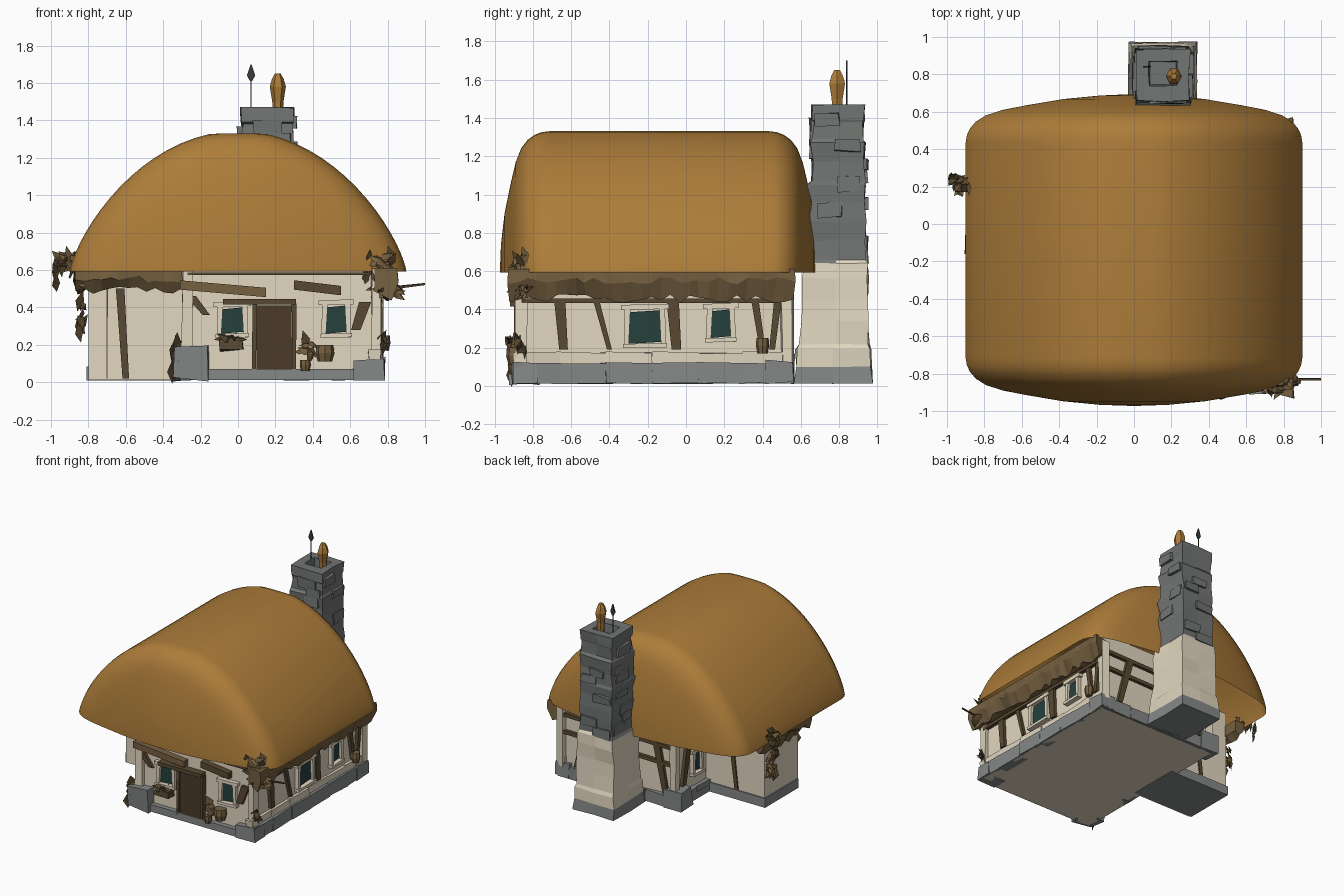
import bpy, bmesh, math, random
from mathutils import Vector

if "Cube" in bpy.data.objects:
    bpy.data.objects.remove(bpy.data.objects["Cube"])

random.seed(7)

def mat(name, r, g, b):
    m = bpy.data.materials.new(name)
    m.diffuse_color = (r, g, b, 1)
    m.use_nodes = True
    m.node_tree.nodes["Principled BSDF"].inputs["Base Color"].default_value = m.diffuse_color
    return m

ROOF = mat("roof ochre", .42, .205, .042)
THATCH = mat("thatch brown", .18, .118, .052)
STONE = mat("chimney grey", .165, .178, .17)
BASE = mat("plinth grey", .235, .25, .245)
CREAM = mat("plaster cream", .76, .68, .53)
TIMBER = mat("timber brown", .10, .066, .032)
DOOR = mat("door brown", .07, .043, .024)
GLASS = mat("window teal", .018, .052, .048)
IRON = mat("iron", .04, .043, .043)

def rnd(a):
    return random.uniform(-a, a)

def mk(name, verts, faces, mats, rule=None, smooth=False):
    """Mesh object with outward normals and an optional material rule."""
    bm = bmesh.new()
    vs = [bm.verts.new(v) for v in verts]
    for f in faces:
        bm.faces.new([vs[i] for i in f])
    bmesh.ops.recalc_face_normals(bm, faces=bm.faces[:])
    for f in bm.faces:
        f.smooth = smooth
        if rule:
            f.material_index = rule(f.calc_center_median(), f.normal)
    me = bpy.data.meshes.new(name)
    bm.to_mesh(me)
    bm.free()
    for m in (mats if isinstance(mats, list) else [mats]):
        me.materials.append(m)
    if smooth:
        me.set_sharp_from_angle(angle=math.radians(50))
    ob = bpy.data.objects.new(name, me)
    bpy.context.collection.objects.link(ob)

def loft(name, rings, mats, rule=None):
    """Closed rings joined by quads, capped at both ends."""
    n = len(rings[0])
    faces = [(k*n+i, k*n+(i+1) % n, (k+1)*n+(i+1) % n, (k+1)*n+i)
             for k in range(len(rings)-1) for i in range(n)]
    faces += [tuple(range(n)), tuple(range((len(rings)-1)*n, len(rings)*n))]
    mk(name, [p for r in rings for p in r], faces, mats, rule)

def box(name, x0, x1, y0, y1, z0, z1, m, j=0, rule=None):
    ring = lambda z: [(x+rnd(j), y+rnd(j), z+rnd(j)) for x, y in
                      ((x0, y0), (x1, y0), (x1, y1), (x0, y1))]
    loft(name, [ring(z0), ring(z1)], m, rule)

def beam(name, p, q, w, m, taper=1):
    p, q = Vector(p), Vector(q)
    d = (q-p).normalized()
    a = d.cross(Vector((.1, .9, .3))).normalized()
    b = d.cross(a)
    sq = ((1, 1), (-1, 1), (-1, -1), (1, -1))
    loft(name, [[c+(a*i+b*k)*r/2 for i, k in sq] for c, r in ((p, w), (q, w*taper))], m)

SIDES = {"front": lambda u, z, d: (u, -.86-d, z), "right": lambda u, z, d: (.74+d, u, z),
         "back": lambda u, z, d: (u, .53+d, z), "left": lambda u, z, d: (-.27-d, u, z),
         "wing": lambda u, z, d: (u, -.30-d, z), "wingback": lambda u, z, d: (u, .13+d, z)}

def panel(name, side, pts, d, m):
    """Outline in wall coordinates, raised by d from the wall."""
    P = SIDES[side]
    loft(name, [[P(u, z, -.01) for u, z in pts], [P(u, z, d) for u, z in pts]], m)

def post(name, side, u0, z0, u1, z1, w, d=.025, m=TIMBER):
    if abs(u1-u0) > abs(z1-z0):
        pts = [(u0, z0-w/2), (u1, z1-w/2), (u1, z1+w/2), (u0, z0+w/2)]
    else:
        pts = [(u0-w/2, z0), (u0+w/2, z0), (u1+w*.65, z1), (u1-w*.65, z1)]
    panel(name, side, pts, d, m)

def window(side, u0, u1, z0, z1):
    n = side + "_window"
    panel(n+"_glass", side, [(u0, z0), (u1, z0+.01), (u1-.005, z1), (u0+.005, z1-.01)], .009, GLASS)
    for a, b in ((u0-.012, u0-.005), (u1+.012, u1+.005)):
        post(n+"_jamb", side, a, z0-.02, b, z1+.02, .024, .03, CREAM)
    post(n+"_lintel", side, u0-.04, z1+.015, u1+.04, z1+.02, .026, .035, CREAM)
    post(n+"_sill", side, u0-.03, z0-.012, u1+.03, z0-.008, .022, .04, CREAM)

def clump(name, c, size, n, m=THATCH):
    """Ragged bunch of broad dry flakes."""
    verts, faces = [], []
    for _ in range(n):
        o = Vector(c)+Vector([rnd(s*.6) for s in size])
        k = len(verts)
        d = Vector([rnd(s) for s in size]).normalized()
        s = d.orthogonal().normalized()
        L = random.uniform(.035, .065)
        verts += [o-d*L, o+s*L*.6, o+d*L, o-s*L*.5, o+d.cross(s)*L*.35]
        faces += [(k+a, k+b, k+e) for a, b, e in ((0, 1, 4), (1, 2, 4), (2, 3, 4), (3, 0, 4))]
        faces += [(k, k+1, k+2, k+3)]
    mk(name, verts, faces, m)

def eave(name, inner, outer, n, z0):
    """Ragged thatch skirt below the roof, between two (x, y) lines."""
    rings = []
    for i in range(n+1):
        a = Vector(inner[0]).lerp(Vector(inner[1]), i/n)
        b = Vector(outer[0]).lerp(Vector(outer[1]), i/n)
        lo = a.lerp(b, .65+rnd(.15))
        rings.append([(a.x, a.y, .61), (b.x, b.y, .61), (b.x+rnd(.008), b.y+rnd(.008), .55+rnd(.02)),
                      (lo.x, lo.y, z0+rnd(.022)), (a.x, a.y, z0+.03)])
    loft(name, rings, THATCH)

# Roof: barrel vault with softly bulging ends, open underneath
ROWS = [(.2, .822), (.42, .803), (.65, .768), (.78, .745), (.88, .716),
        (.94, .682), (.975, .645), (.993, .61), (1, .57)]
arch = [math.pi*i/36 for i in range(37)]
prof = [(.9*math.cos(t), min(.738, .75*max(0, math.sin(t))**1.5)) for t in arch]
rows = [(s, -.145-v) for s, v in ROWS]+[(s, -.135+v) for s, v in reversed(ROWS)]
rv = [(x*s, y, .593+z*s) for s, y in rows for x, z in prof]
rf = [(k*37+i, k*37+i+1, k*37+i+38, k*37+i+37) for k in range(len(rows)-1) for i in range(36)]
N, last = len(rv), (len(rows)-1)*37
rv += [(0, -.973, .593), (0, .695, .593)]
rf += [(N, i+1, i) for i in range(36)] + [(N+1, last+i, last+i+1) for i in range(36)]
mk("roof", rv, rf, ROOF, smooth=True)

# Main walls, floor and stone plinth
box("main_walls", -.27, .74, -.86, .53, .06, .67, CREAM)
box("floor_slab", -.31, .77, -.90, .54, .012, .07, [BASE, CREAM], 0, lambda c, n: 1 if n.z < -.5 else 0)
for i in range(6):
    y = -.9+i*.24
    box("right_plinth_stone", .70, .78, y, y+.243, .015, .12, BASE, .006)
    box("right_plaster_ledge", .70, .762, y, y+.243, .11, .175, CREAM, .006)
    box("left_plinth_stone", -.31, -.24, y, y+.243, .015, .11, BASE, .006)
for i in range(4):
    box("back_plinth_stone", -.28+i*.26, -.02+i*.26, .5, .56, .015, .11, BASE, .006)
box("front_left_cornerstone", -.35, -.16, -.93, -.76, .015, .19, BASE, .012)
box("front_right_cornerstone", .62, .78, -.905, -.78, .015, .12, BASE, .008)
box("back_left_cornerstone", -.35, -.2, .42, .57, .015, .16, BASE, .01)
box("back_right_cornerstone", .66, .785, .42, .56, .015, .13, BASE, .008)
for x, y in ((-.27, -.86), (.74, -.86), (-.27, .53), (.74, .53)):
    box("corner_post", x-.03, x+.03, y-.03, y+.03, .1, .6, CREAM, .008)

# Front wall: door, windows and timbers
panel("front_door", "front", [(.10, .05), (.29, .05), (.285, .41), (.10, .41)], .03, DOOR)
post("door_jamb", "front", .085, .05, .09, .42, .02, .04)
post("door_jamb", "front", .30, .05, .30, .42, .02, .04)
post("door_lintel", "front", -.08, .43, .31, .43, .03, .06)
window("front", -.09, .03, .26, .40)
window("front", .47, .58, .26, .41)
post("front_brace", "front", -.17, .36, -.25, .46, .04)
post("front_brace", "front", .63, .28, .68, .43, .05)
post("front_beam", "front", -.31, .52, .15, .48, .05, .05, THATCH)
post("front_beam", "front", .30, .52, .55, .49, .05, .05)
post("front_top_beam", "front", -.27, .58, .74, .58, .015, .03)

# Right wall
window("right", -.30, -.13, .22, .395)
window("right", .13, .235, .25, .40)
for a, b, w in ((-.64, -.66, .045), (-.05, -.07, .05), (-.40, -.47, .025), (.40, .36, .03), (.45, .48, .03)):
    post("right_brace", "right", a, .19, b, .45, w)
post("right_beam", "right", -.86, .445, .53, .445, .025, .03)

# Back and left walls
for z in (.36, .5):
    post("back_beam", "back", -.25, z, .74, z+.02, .03)
post("back_brace", "back", -.2, .12, -.12, .5, .045)
post("back_brace", "back", .6, .12, .5, .5, .045)
post("left_brace", "left", .45, .12, .38, .46, .045)
post("left_brace", "left", -.6, .12, -.55, .46, .045)
window("left", .22, .31, .22, .38)

# Side wing
box("wing_walls", -.80, -.25, -.30, .13, .012, .72, CREAM)
box("wing_plinth", -.81, -.25, -.29, .14, .01, .085, BASE)
post("wing_timber", "wing", -.60, .02, -.63, .5, .035, .01)
post("wing_timber", "wing", -.70, .02, -.70, .5, .006, .008)
post("wing_timber", "wingback", -.55, .085, -.50, .5, .03, .01)

# Ragged thatch skirts
eave("right_eave", ((.73, -.90), (.73, .54)), ((.85, -.93), (.85, .57)), 30, .455)
eave("wing_front_eave", ((-.87, -.28), (-.3, -.28)), ((-.87, -.38), (-.3, -.38)), 12, .49)
eave("wing_left_eave", ((-.79, -.36), (-.79, .25)), ((-.875, -.36), (-.875, .25)), 12, .49)

# Chimney: uneven stone courses with a hollow top
levels = [(.015, 0), (.10, .005), (.19, .008), (.22, .02), (.34, .03), (.45, .033), (.56, .03), (.64, .038),
          (.66, .052), (.76, .06), (.86, .052), (.96, .065), (1.05, .05), (1.07, .06), (1.17, .062),
          (1.27, .055), (1.29, .068), (1.38, .072), (1.39, .06), (1.47, .062)]

def ring(z, x0, x1, y0, y1, j):
    xm, ym = (x0+x1)/2, (y0+y1)/2
    return [(x+rnd(j), y+rnd(j), z+rnd(j*.5)) for x, y in
            ((x0, y0), (xm, y0), (x1, y0), (x1, ym), (x1, y1), (xm, y1), (x0, y1), (x0, ym))]

rings = [ring(z, -.03+i*.7, .34-i*.7, .565+i*1.5, .97-i*.6, .008) for z, i in levels]
rings += [ring(1.47, .08, .23, .74, .87, .003), ring(1.40, .085, .225, .745, .865, 0)]
loft("chimney", rings, [STONE, CREAM, BASE], lambda c, n: 2 if c.z < .10 else (1 if c.z < .65 else 0))
for i in range(22):
    z = .68+.034*i
    h, w, u = random.uniform(.025, .04), random.uniform(.05, .08), rnd(.07)
    x, y = (random.choice((.018, .292)), .80+u) if i % 2 else (.16+u, random.choice((.665, .932)))
    wx, wy = (.018, w) if i % 2 else (w, .016)
    box("chimney_stone", x-wx, x+wx, y-wy, y+wy, z-h, min(z+h, 1.46), STONE, .008)

# Chimney pot and weather arrow
pot = [(1.40, .026), (1.50, .03), (1.58, .043), (1.62, .032), (1.65, .016)]
loft("chimney_pot", [[(.213+r*math.cos(a*math.pi/3), .79+r*1.1*math.sin(a*math.pi/3), z) for a in range(6)]
                     for z, r in pot], ROOF)
beam("arrow_rod", (.07, .84, 1.45), (.07, .84, 1.66), .005, IRON)
loft("arrow_head", [[(.07+w, .836, z), (.07-w, .836, z), (.07-w, .844, z), (.07+w, .844, z)]
                    for z, w in ((1.61, .006), (1.64, .022), (1.70, .002))], IRON)

# Dry foliage, pots and odd poles
for name, c, size, n, m in (
        ("left_eave_foliage", (-.92, .21, .65), (.07, .06, .07), 18, THATCH),
        ("left_hanging_vine", (-.84, .10, .36), (.02, .06, .16), 12, THATCH),
        ("left_vine_tail", (-.975, .24, .57), (.01, .02, .08), 5, TIMBER),
        ("right_eave_foliage", (.76, -.87, .62), (.13, .05, .11), 22, THATCH),
        ("right_corner_foliage", (.80, -.85, .49), (.11, .06, .05), 20, THATCH),
        ("corner_ivy", (-.335, -.90, .13), (.03, .03, .14), 12, TIMBER),
        ("right_corner_ivy", (.77, -.87, .21), (.03, .03, .05), 7, TIMBER),
        ("porch_plant", (.37, -.89, .18), (.06, .03, .08), 9, THATCH),
        ("flower_box_plant", (-.04, -.91, .22), (.08, .03, .03), 9, TIMBER)):
    clump(name, c, size, n, m)
beam("right_pole", (.70, -.83, .49), (1.0, -.83, .525), .018, TIMBER, .5)
beam("eave_twig", (-.885, .12, .6), (-.90, -.16, .56), .018, TIMBER, .5)
box("flower_box", -.10, .03, -.93, -.86, .17, .225, TIMBER, .008)
for name, x, y, z, r, h in (("hanging_basket", .465, -.89, .11, .05, .09), ("porch_pot", .36, -.90, .06, .03, .06),
                            ("side_barrel", .78, .40, .17, .035, .08)):
    loft(name, [[(x+q*math.cos(a*math.pi/4), y+q*math.sin(a*math.pi/4), zz) for a in range(8)]
                for zz, q in ((z, r*.75), (z+h*.5, r), (z+h, r*.9))], THATCH)
